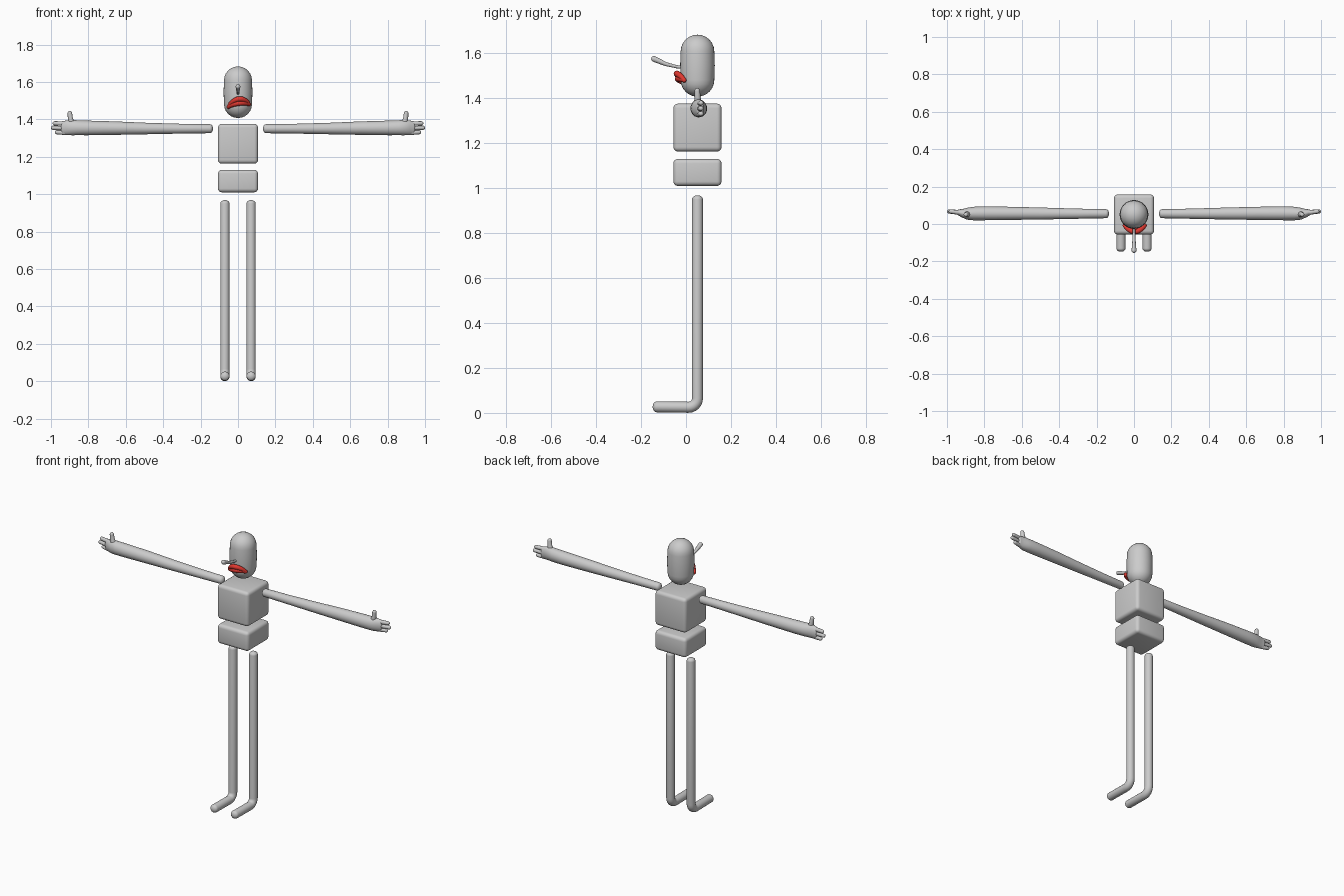
import bpy, bmesh, math
from mathutils import Vector

if "Cube" in bpy.data.objects:
    bpy.data.objects.remove(bpy.data.objects["Cube"])


def material(name, rgb):
    m = bpy.data.materials.new(name)
    m.diffuse_color = (*rgb, 1)
    m.use_nodes = True
    m.node_tree.nodes["Principled BSDF"].inputs["Base Color"].default_value = m.diffuse_color
    return m


GREY = material("plain grey", (0.6, 0.6, 0.6))
RED = material("lip red", (0.75, 0.04, 0.03))


def finish(name, bm, mat, angle=60):
    bmesh.ops.recalc_face_normals(bm, faces=bm.faces)
    me = bpy.data.meshes.new(name)
    bm.to_mesh(me)
    bm.free()
    me.materials.append(mat)
    ob = bpy.data.objects.new(name, me)
    bpy.context.collection.objects.link(ob)
    bpy.ops.object.select_all(action='DESELECT')
    ob.select_set(True)
    bpy.context.view_layer.objects.active = ob
    bpy.ops.object.shade_smooth_by_angle(angle=math.radians(angle))
    return ob


def tube(name, path, radii, side, mat=GREY, cap=1.0, sides=20):
    """Loft ellipses (radius along side, radius across) along a path, with rounded ends."""
    pts = [Vector(p) for p in path]
    rad = [r if isinstance(r, tuple) else (r, r) for r in radii]
    n = len(pts)
    tans = [(pts[min(i + 1, n - 1)] - pts[max(i - 1, 0)]).normalized() for i in range(n)]
    rings = list(zip(pts, tans, rad))
    steps = 6

    def dome(i, sign):
        out = []
        for k in range(1, steps):
            a = k / steps * math.pi / 2
            off = tans[i] * sign * cap * min(rad[i]) * math.sin(a)
            out.append((pts[i] + off, tans[i], (rad[i][0] * math.cos(a), rad[i][1] * math.cos(a))))
        return out

    rings = dome(0, -1)[::-1] + rings + dome(n - 1, 1)
    bm = bmesh.new()
    loops = []
    for p, t, r in rings:
        a = Vector(side)
        a = (a - t * a.dot(t)).normalized()
        b = t.cross(a)
        loops.append([bm.verts.new(p + a * r[0] * math.cos(u) + b * r[1] * math.sin(u))
                      for u in (2 * math.pi * k / sides for k in range(sides))])
    for l0, l1 in zip(loops, loops[1:]):
        for k in range(sides):
            j = (k + 1) % sides
            bm.faces.new((l0[k], l0[j], l1[j], l1[k]))
    for i, loop, sign in ((0, loops[0], -1), (n - 1, loops[-1], 1)):
        tip = bm.verts.new(pts[i] + tans[i] * sign * cap * min(rad[i]))
        for k in range(sides):
            bm.faces.new((loop[k], loop[(k + 1) % sides], tip))
    return finish(name, bm, mat)


def rounded_block(name, z0, z1):
    bm = bmesh.new()
    bmesh.ops.create_cube(bm, size=1)
    for v in bm.verts:
        v.co = (v.co.x * 0.214, v.co.y * 0.214 + 0.051, v.co.z * (z1 - z0) + (z0 + z1) / 2)
    bmesh.ops.bevel(bm, geom=bm.edges[:], offset=0.02, segments=4, profile=0.5, affect='EDGES')
    return finish(name, bm, GREY, 40)


# Body blocks
rounded_block("chest", 1.163, 1.376)
rounded_block("hips", 1.01, 1.13)

# Head capsule
tube("head", [(0, 0.051, 1.482), (0, 0.051, 1.545), (0, 0.051, 1.608)], [0.075, 0.077, 0.075],
     (1, 0, 0), sides=32)

# Long thin nose, thicker at the tip
tube("nose", [(0, 0.0, 1.536), (0, -0.04, 1.54), (0, -0.09, 1.552), (0, -0.142, 1.575)],
     [0.006, 0.007, 0.009, 0.013], (1, 0, 0), sides=12)

# Frowning lips wrapped around the face
for name, rise, push in (("upper_lip", 0.036, 0.0), ("lower_lip", 0.013, 0.005)):
    path, radii = [], []
    for k in range(13):
        u = -1 + k / 6
        arch = 1 - u * u
        path.append((0.004 + 0.055 * u, -0.008 - 0.033 * arch + push * arch,
                     1.473 + 0.007 * u + rise * arch ** 0.8))
        radii.append(0.010 + 0.004 * arch)
    tube(name, path, radii, (0, 0, 1), RED, sides=12)

for s, tag in ((-1, "right"), (1, "left")):
    # Leg bending forward into the foot
    bend = [(s * 0.07, 0.011 + 0.04 * math.cos(a), 0.065 - 0.04 * math.sin(a))
            for a in (math.pi / 2 * k / 6 for k in range(7))]
    path = [(s * 0.07, 0.051, 0.95)] + bend + [(s * 0.07, -0.13, 0.027)]
    tube(tag + "_leg", path, [0.0245] * len(path), (1, 0, 0), cap=0.75)

    # Arm swelling toward the wrist, flattening into the palm
    # columns: x, y, z, radius in y, radius in z
    sections = [(0.15, 0.055, 1.35, 0.024, 0.024), (0.3, 0.055, 1.35, 0.027, 0.026),
                (0.5, 0.056, 1.351, 0.032, 0.031), (0.66, 0.057, 1.353, 0.035, 0.036),
                (0.8, 0.057, 1.354, 0.037, 0.039), (0.86, 0.056, 1.355, 0.036, 0.040),
                (0.89, 0.055, 1.356, 0.032, 0.041), (0.915, 0.058, 1.355, 0.024, 0.039),
                (0.935, 0.062, 1.354, 0.017, 0.036)]
    tube(tag + "_arm", [(s * x, y, z) for x, y, z, _, _ in sections],
         [(ry, rz) for *_, ry, rz in sections], (0, 1, 0), cap=0.7, sides=24)

    # Three fingers and an upright thumb
    for i, (z, tip) in enumerate(((1.379, 0.98), (1.355, 0.989), (1.331, 0.968))):
        tube(f"{tag}_finger_{i + 1}", [(s * 0.925, 0.06, z - 0.002), (s * tip, 0.067, z)],
             [0.0125, 0.011], (0, 1, 0), sides=12)
    tube(tag + "_thumb", [(s * 0.885, 0.052, 1.375), (s * 0.896, 0.052, 1.40), (s * 0.899, 0.05, 1.433)],
         [0.018, 0.014, 0.012], (0, 1, 0), sides=12)
